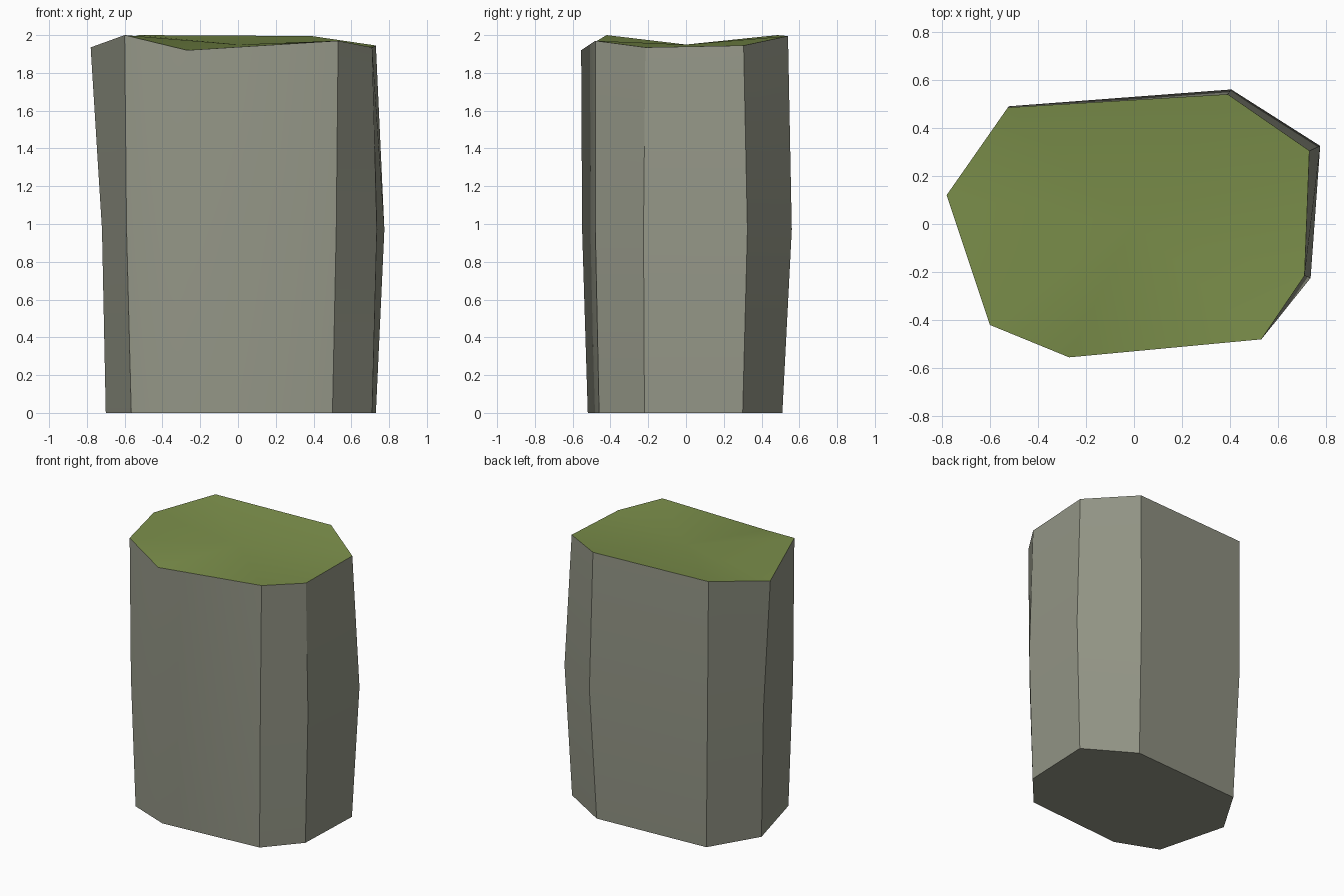
import bpy, bmesh, math

if "Cube" in bpy.data.objects:
    bpy.data.objects.remove(bpy.data.objects["Cube"])

def material(name, rgb):
    m = bpy.data.materials.new(name)
    m.diffuse_color = (*rgb, 1)
    m.use_nodes = True
    m.node_tree.nodes["Principled BSDF"].inputs["Base Color"].default_value = m.diffuse_color
    return m

# Eight-sided outlines, bottom to top, starting at the back left corner
bottom = [(-.49, .46), (.38, .51), (.73, .30), (.71, -.22),
          (.50, -.46), (-.26, -.52), (-.565, -.40), (-.70, .11)]
middle = [(-.52, .49), (.405, .56), (.775, .325), (.735, -.225),
          (.52, -.48), (-.27, -.55), (-.59, -.42), (-.72, .115)]
top = [(-.525, .485), (.39, .54), (.73, .305), (.71, -.215),
       (.53, -.48), (-.27, -.555), (-.60, -.42), (-.78, .12)]
rim = [2.0, 1.995, 1.945, 1.935, 1.97, 1.92, 2.0, 1.935]

bm = bmesh.new()
rings = [[bm.verts.new((x, y, 0)) for x, y in bottom],
         [bm.verts.new((x, y, .97)) for x, y in middle],
         [bm.verts.new((x, y, z)) for (x, y), z in zip(top, rim)]]
bm.faces.new(rings[0])
# Rock walls
for a, b in zip(rings, rings[1:]):
    for i in range(8):
        j = (i + 1) % 8
        bm.faces.new((a[i], a[j], b[j], b[i]))
# Grass top, fanned around a slightly sunken centre
centre = bm.verts.new((0, 0, 1.95))
for i in range(8):
    bm.faces.new((rings[2][i], rings[2][(i + 1) % 8], centre)).material_index = 1
bmesh.ops.recalc_face_normals(bm, faces=bm.faces)

mesh = bpy.data.meshes.new("rock_pillar")
bm.to_mesh(mesh)
bm.free()
mesh.materials.append(material("grey stone", (.30, .31, .245)))
mesh.materials.append(material("grass green", (.20, .275, .07)))
pillar = bpy.data.objects.new("rock_pillar", mesh)
bpy.context.collection.objects.link(pillar)
bpy.context.view_layer.objects.active = pillar
pillar.select_set(True)
bpy.ops.object.shade_smooth_by_angle(angle=math.radians(30))
